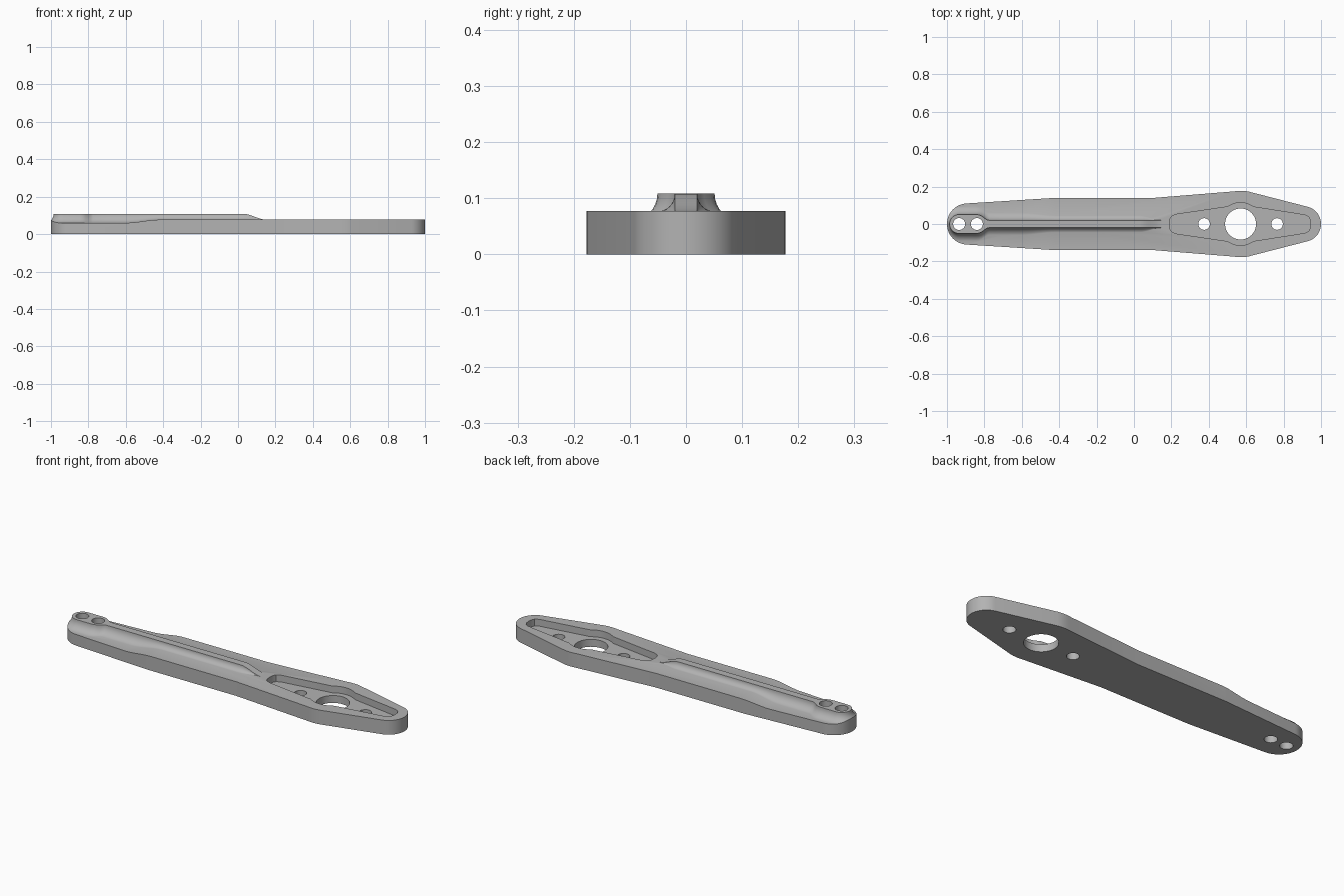
import bpy, bmesh
from math import sin, cos, pi, radians

cube = bpy.data.objects.get("Cube")
if cube:
    bpy.data.objects.remove(cube, do_unlink=True)

grey = bpy.data.materials.new("plain grey")
grey.use_nodes = True
tone = (0.45, 0.45, 0.45, 1)
grey.diffuse_color = tone
grey.node_tree.nodes["Principled BSDF"].inputs["Base Color"].default_value = tone


def finish(name, bm):
    bmesh.ops.recalc_face_normals(bm, faces=bm.faces)
    mesh = bpy.data.meshes.new(name)
    bm.to_mesh(mesh)
    bm.free()
    ob = bpy.data.objects.new(name, mesh)
    mesh.materials.append(grey)
    bpy.context.collection.objects.link(ob)
    return ob


def prism(name, points, offset):
    """Extrude a closed loop of 3D points along an offset."""
    bm = bmesh.new()
    face = bm.faces.new([bm.verts.new(p) for p in points])
    ext = bmesh.ops.extrude_face_region(bm, geom=[face])
    bmesh.ops.translate(bm, vec=offset,
                        verts=[v for v in ext["geom"] if isinstance(v, bmesh.types.BMVert)])
    return finish(name, bm)


def combine(target, tool, operation):
    mod = target.modifiers.new(operation, "BOOLEAN")
    mod.operation, mod.solver, mod.object = operation, "EXACT", tool
    bpy.ops.object.select_all(action="DESELECT")
    bpy.context.view_layer.objects.active = target
    target.select_set(True)
    bpy.ops.object.modifier_apply(modifier=mod.name)
    bpy.data.objects.remove(tool, do_unlink=True)


def arc(cx, r, a0, a1, n):
    angles = [radians(a0 + (a1 - a0) * i / n) for i in range(n + 1)]
    return [(cx + r * cos(a), r * sin(a)) for a in angles]


def mirrored(half):
    """Close a half outline (left tip to right tip) across the x axis."""
    return half + [(x, -y) for x, y in reversed(half) if y > 1e-5]


def flat(points, z):
    return [(x, y, z) for x, y in points]


def ease(x, a, b):
    t = min(max((x - a) / (b - a), 0), 1)
    return t * t * (3 - 2 * t)


def plate_top(x):
    return 0.06 + 0.017 * ease(x, -0.6, -0.42)


def rib_top(x):
    return 0.108 - 0.031 * ease(x, 0.03, 0.15)


# Slab whose top steps down toward the left end
steps = [-0.6 + 0.18 * i / 10 for i in range(11)]
side = [(-1.1, 0), (1.1, 0), (1.1, 0.077)]
side += [(x, plate_top(x)) for x in reversed(steps)] + [(-1.1, 0.06)]
body = prism("arm_body", [(x, -0.3, z) for x, z in side], (0, 0.6, 0))

# Raised rib and end boss with a concave fillet around the base
BOSS, RIB, CAP = 0.051, 0.02, -0.935
rail = [(0.15 - 0.012 * i, RIB) for i in range(11)] + [(-0.2, RIB)]
rail += [(x, RIB) for x in reversed(steps)]
rail += [(-0.7, RIB), (-0.775, RIB), (-0.785, 0.022), (-0.80, 0.032),
         (-0.815, 0.043), (-0.83, 0.049), (-0.845, BOSS)]
base = [(x, y, 0, 1) for x, y in rail]
for i in range(24):
    a = pi / 2 + pi * i / 23
    base.append((CAP + BOSS * cos(a), BOSS * sin(a), cos(a), sin(a)))
base += [(x, -y, 0, -1) for x, y in reversed(rail)]

bm = bmesh.new()
rings = []
for k in range(-1, 9):
    ring = []
    for x, y, dx, dy in base:
        low = plate_top(x) - 0.001
        r = max(rib_top(x) - low, 0.0008)
        a = max(k, 0) / 8 * pi / 2
        d = r - r * sin(a)
        z = low - 0.02 if k < 0 else low + r - r * cos(a)
        ring.append(bm.verts.new((x + dx * d, y + dy * d, z)))
    rings.append(ring)
n = len(base)
for lower, upper in zip(rings, rings[1:]):
    for i in range(n):
        j = (i + 1) % n
        bm.faces.new((lower[i], lower[j], upper[j], upper[i]))
for ring in (rings[0], rings[-1]):
    for i in range(n // 2 - 1):
        bm.faces.new((ring[i], ring[i + 1], ring[n - 2 - i], ring[n - 1 - i]))
combine(body, finish("rib", bm), "UNION")

# Trim to the tapering plan outline
outline = arc(-0.89, 0.11, 180, 93, 14)
outline += [(-0.45, 0.138), (0.085, 0.138), (0.53, 0.174), (0.55, 0.1765), (0.572, 0.1775),
            (0.594, 0.1765), (0.614, 0.173)]
outline += arc(0.905, 0.095, 75, 0, 12)
combine(body, prism("outline", flat(mirrored(outline), -0.1), (0, 0, 0.5)), "INTERSECT")

# Pocket around the hub, bulging at the centre
HUB = 0.57
pocket = [(0.19, 0), (0.192, 0.025), (0.2, 0.04), (0.222, 0.051), (0.48, 0.089), (0.498, 0.091)]
pocket += arc(HUB, 0.114, 122, 58, 10)
pocket += [(0.642, 0.091), (0.66, 0.088), (0.915, 0.048), (0.935, 0.037), (0.943, 0.02), (0.945, 0)]
combine(body, prism("pocket", flat(mirrored(pocket), 0.04), (0, 0, 0.2)), "DIFFERENCE")

# Hub bore, hub screw holes and boss holes
for x, r in ((HUB, 0.083), (0.375, 0.031), (0.765, 0.031), (CAP, 0.032), (-0.84, 0.032)):
    circle = arc(x, r, 0, 360, 40)[:-1]
    combine(body, prism("hole", flat(circle, -0.1), (0, 0, 0.4)), "DIFFERENCE")

bpy.ops.object.select_all(action="DESELECT")
body.select_set(True)
bpy.context.view_layer.objects.active = body
bpy.ops.object.shade_smooth_by_angle(angle=radians(30))
